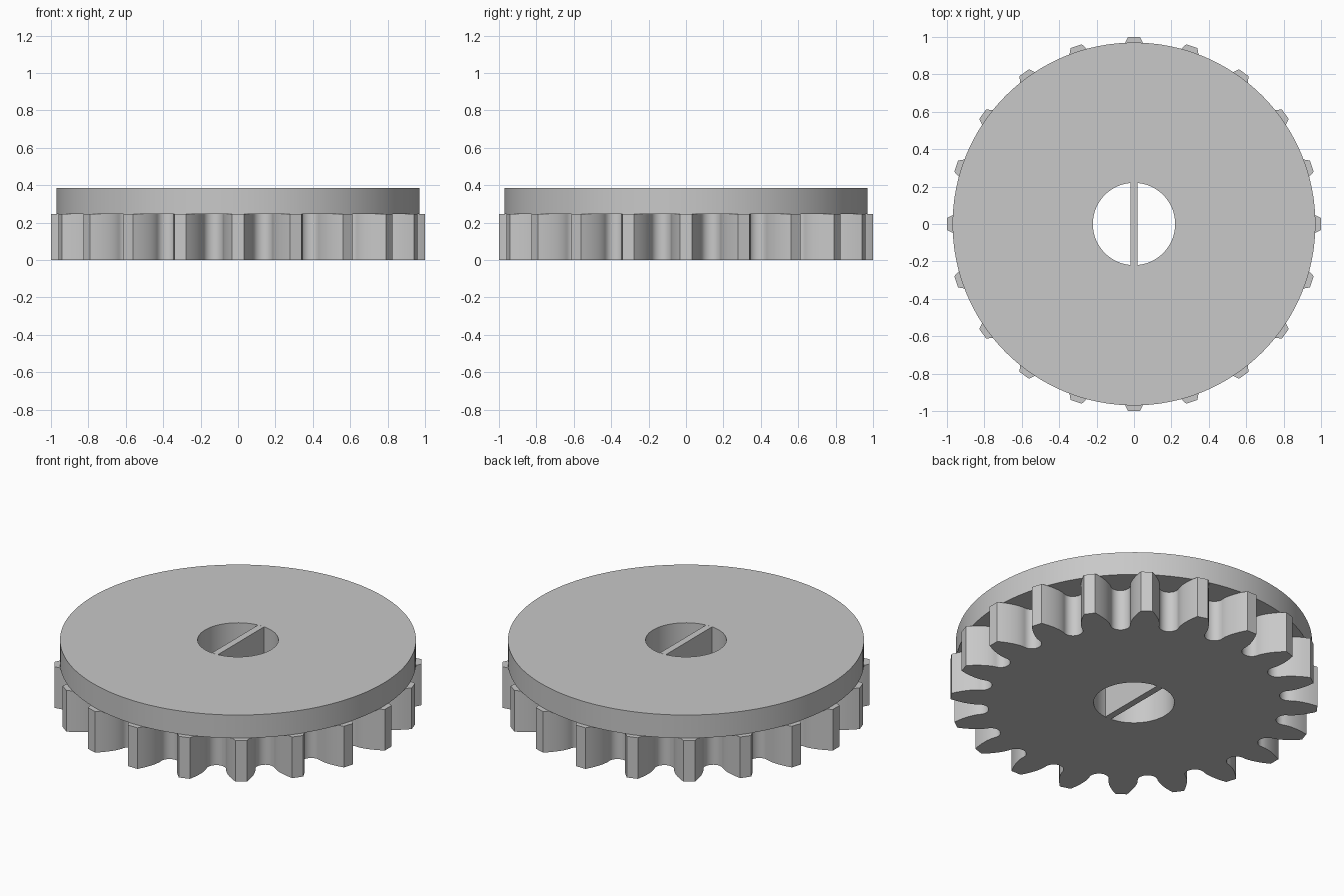
import bpy
import bmesh
import math

if "Cube" in bpy.data.objects:
    bpy.data.objects.remove(bpy.data.objects["Cube"])

TEETH = 20
TIP = 1.0
PITCH = TIP * TEETH / (TEETH + 2)
ROOT = PITCH - 1.25 * (TIP - PITCH)
BASE = PITCH * math.cos(math.radians(20))
HOLE = 0.22
GEAR_TOP = 0.247
DISC_TOP = 0.386
DISC_RADIUS = 0.97

grey = bpy.data.materials.new("plain grey")
grey.use_nodes = True
colour = (0.58, 0.58, 0.58, 1)
grey.diffuse_color = colour
grey.node_tree.nodes["Principled BSDF"].inputs["Base Color"].default_value = colour


def finish(bm, name):
    bmesh.ops.recalc_face_normals(bm, faces=bm.faces)
    mesh = bpy.data.meshes.new(name)
    bm.to_mesh(mesh)
    bm.free()
    mesh.materials.append(grey)
    obj = bpy.data.objects.new(name, mesh)
    bpy.context.collection.objects.link(obj)
    bpy.ops.object.select_all(action="DESELECT")
    obj.select_set(True)
    bpy.context.view_layer.objects.active = obj
    bpy.ops.object.shade_smooth_by_angle(angle=math.radians(30))
    return obj


def bored_prism(name, outline, z0, z1):
    """Extrude a polar outline [(angle, radius)] with a round bore through it."""
    bm = bmesh.new()

    def ring(points, z):
        return [bm.verts.new((r * math.cos(a), r * math.sin(a), z)) for a, r in points]

    bore = [(a, HOLE) for a, r in outline]
    loops = [ring(outline, z0), ring(outline, z1), ring(bore, z1), ring(bore, z0)]
    n = len(outline)
    for k in range(4):
        a, b = loops[k], loops[(k + 1) % 4]
        for i in range(n):
            j = (i + 1) % n
            bm.faces.new((a[i], a[j], b[j], b[i]))
    return finish(bm, name)


def involute(angle):
    return math.tan(angle) - angle


# One tooth: rounded gap on its right, then rising flank, tip and falling flank
half_base = math.pi / (2 * TEETH) + involute(math.radians(20))
half_gap = math.pi / TEETH - half_base
flank = []
for i in range(8):
    r = BASE + (TIP - BASE) * i / 7
    flank.append((half_base - involute(math.acos(BASE / r)), r))

tooth = []
for i in range(13):
    t = math.pi * (i / 12 - 0.5)
    depth = (BASE - ROOT) * 0.85
    tooth.append((-math.pi / TEETH + half_gap * math.sin(t) * 0.999,
                  ROOT + depth * (1 - math.cos(t))))
tooth += [(-a, r) for a, r in flank]
tooth += [(a, r) for a, r in reversed(flank)]

# Toothed lower wheel
gear_outline = [(a + 2 * math.pi * k / TEETH, r) for k in range(TEETH) for a, r in tooth]
bored_prism("toothed_wheel", gear_outline, 0, GEAR_TOP)

# Plain round flange on top
segments = 128
circle = [(2 * math.pi * i / segments, DISC_RADIUS) for i in range(segments)]
bored_prism("top_flange", circle, GEAR_TOP, DISC_TOP)

# Thin web across the bore, flush with both faces
bm = bmesh.new()
bmesh.ops.create_cube(bm, size=1)
for v in bm.verts:
    v.co = (v.co.x * 0.04, v.co.y * 2 * (HOLE - 0.0008), (v.co.z + 0.5) * DISC_TOP)
finish(bm, "bore_web")
